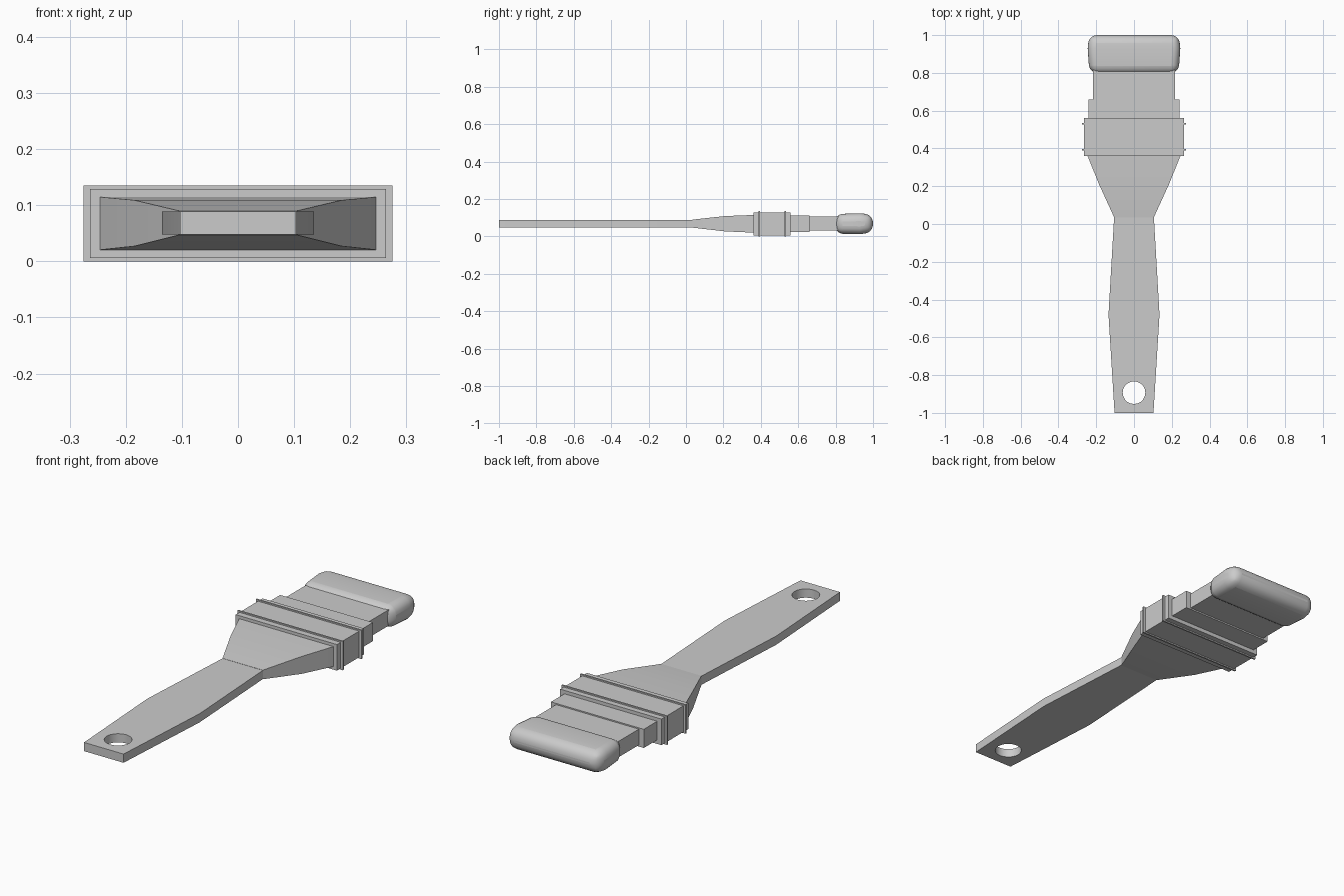
import bpy, bmesh, math

if "Cube" in bpy.data.objects:
    bpy.data.objects.remove(bpy.data.objects["Cube"])


def loft(name, sections):
    """Rectangular sections (y, half width, z low, z high) joined into a closed solid."""
    bm = bmesh.new()
    rings = [[bm.verts.new((x, y, z)) for x, z in ((-w, lo), (w, lo), (w, hi), (-w, hi))]
             for y, w, lo, hi in sections]
    for a, b in zip(rings, rings[1:]):
        for i in range(4):
            j = (i + 1) % 4
            bm.faces.new((a[i], a[j], b[j], b[i]))
    bm.faces.new(rings[0])
    bm.faces.new(rings[-1])
    bmesh.ops.recalc_face_normals(bm, faces=bm.faces[:])
    mesh = bpy.data.meshes.new(name)
    bm.to_mesh(mesh)
    bm.free()
    ob = bpy.data.objects.new(name, mesh)
    bpy.context.collection.objects.link(ob)
    return ob


def smooth(ob, angle=30):
    bpy.ops.object.select_all(action='DESELECT')
    bpy.context.view_layer.objects.active = ob
    ob.select_set(True)
    bpy.ops.object.shade_smooth_by_angle(angle=math.radians(angle))


# Flat handle with a hanging hole
handle = loft("handle", [(-1.0, 0.103, 0.048, 0.089), (-0.48, 0.135, 0.048, 0.089),
                         (0.04, 0.105, 0.048, 0.089)])
bpy.ops.mesh.primitive_cylinder_add(vertices=20, radius=0.06, depth=0.3,
                                    location=(0, -0.893, 0.07))
cutter = bpy.context.object
cutter.name = "hole_cutter"
cutter.hide_render = True
cut = handle.modifiers.new("hole", 'BOOLEAN')
cut.object = cutter
cut.solver = 'EXACT'
bpy.context.view_layer.objects.active = handle
bpy.ops.object.modifier_apply(modifier="hole")
bpy.data.objects.remove(cutter, do_unlink=True)
smooth(handle)

# Flared neck between handle and collar
smooth(loft("neck", [(0.035, 0.105, 0.047, 0.09), (0.21, 0.185, 0.027, 0.109),
                     (0.37, 0.250, 0.02, 0.115)]))

# Collar with two thin raised ribs
smooth(loft("collar", [(0.36, 0.264, 0.006, 0.129), (0.56, 0.264, 0.006, 0.129)]))
for i, y in enumerate((0.392, 0.530)):
    loft(f"collar_rib_{i + 1}", [(y - 0.004, 0.275, 0.0, 0.135), (y + 0.004, 0.275, 0.0, 0.135)])

# Stepped sleeve and bristle root
loft("sleeve", [(0.55, 0.242, 0.025, 0.113), (0.66, 0.242, 0.025, 0.113)])
loft("bristle_root", [(0.65, 0.216, 0.032, 0.107), (0.83, 0.216, 0.032, 0.107)])

# Soft rounded bristle head
head = loft("bristle_head", [(0.795, 0.228, 0.018, 0.118), (0.84, 0.239, 0.014, 0.121),
                             (0.93, 0.245, 0.012, 0.124), (1.0, 0.238, 0.022, 0.116)])
bev = head.modifiers.new("round", 'BEVEL')
bev.width = 0.042
bev.segments = 5
bev.limit_method = 'ANGLE'
bev.angle_limit = math.radians(40)
smooth(head, 40)
